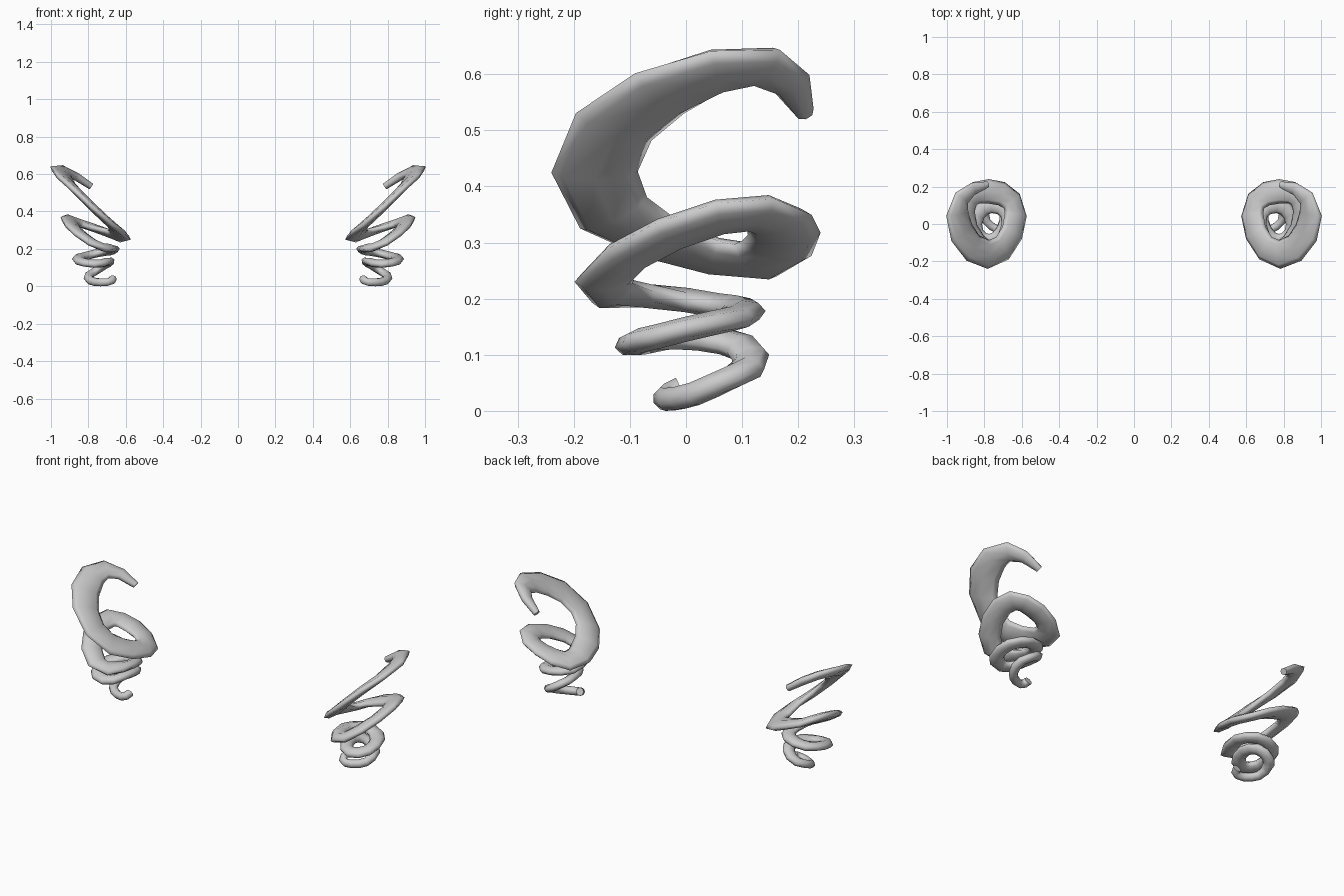
import bpy, bmesh
from math import cos, sin, pi
from mathutils import Vector

if "Cube" in bpy.data.objects:
    bpy.data.objects.remove(bpy.data.objects["Cube"])

# Quarter-turn control points of the right coil: x, y, z, half width
# (first and last only steer the end tangents)
CTRL = [
    (.73, .06, .06, .022),
    (.67, -.01, .043, .022), (.73, -.030, .025, .022), (.80, .05, .050, .026), (.74, .115, .100, .034),
    (.69, .02, .135, .032), (.77, -.090, .125, .038), (.85, .00, .150, .038), (.76, .100, .180, .042),
    (.67, .00, .202, .038), (.78, -.146, .238, .055), (.90, .06, .350, .055), (.78, .175, .320, .065),
    (.632, .05, .280, .065), (.78, -.163, .430, .077), (.945, .055, .610, .070), (.785, .210, .538, .018),
    (.66, .10, .40, .000),
]
STEPS, SIDES, THICK = 3, 8, .022


def hermite(i, t):
    """Near-circular interpolation between control points i and i+1."""
    a, b, c, d = (Vector(p) for p in CTRL[i - 1:i + 3])
    ta, tb = (c - a) * .83, (d - b) * .83
    return (b * (2*t**3 - 3*t*t + 1) + ta * (t**3 - 2*t*t + t)
            + c * (3*t*t - 2*t**3) + tb * (t**3 - t*t))


last = len(CTRL) - 3


def sample(u):
    u = min(max(u, 0), last)
    i = min(int(u), last - 1)
    return hermite(i + 1, u - i)


# Sweep a flattened section along the coil
bm = bmesh.new()
rings = []
for k in range(last * STEPS + 1):
    u = k / STEPS
    s = sample(u)
    p, half = s.to_3d(), max(s[3], .01)
    tan = (sample(u + .05).to_3d() - sample(u - .05).to_3d()).normalized()
    v = min(max(u, .75), last - .75)
    out = p - (sample(v - .75).to_3d() + sample(v + .75).to_3d()) / 2
    if v != u:
        q = CTRL[2] if u < 1 else CTRL[-3]
        out = p - (sample(v - .75).to_3d() + sample(v + .75).to_3d()) / 2
    out = (out - tan * out.dot(tan)).normalized()
    nrm = tan.cross(out)
    thick = min(THICK, half)
    rings.append([bm.verts.new(p + out * half * cos(2*pi*j/SIDES) + nrm * thick * sin(2*pi*j/SIDES))
                  for j in range(SIDES)])
for r0, r1 in zip(rings, rings[1:]):
    for j in range(SIDES):
        n = (j + 1) % SIDES
        bm.faces.new((r0[j], r0[n], r1[n], r1[j])).smooth = True
# Flat end caps
bm.faces.new(rings[0][::-1])
bm.faces.new(rings[-1])
bmesh.ops.recalc_face_normals(bm, faces=bm.faces)

# Stand the coil on the ground
low = min(v.co.z for v in bm.verts)
bmesh.ops.translate(bm, verts=bm.verts, vec=(0, 0, -low))

mesh = bpy.data.meshes.new("spiral_horns")
bm.to_mesh(mesh)
bm.free()
horns = bpy.data.objects.new("spiral_horns", mesh)
bpy.context.collection.objects.link(horns)

# Matching coil on the other side
mirror = horns.modifiers.new("mirror", 'MIRROR')
mirror.use_axis[0] = True
mirror.use_mirror_merge = False
